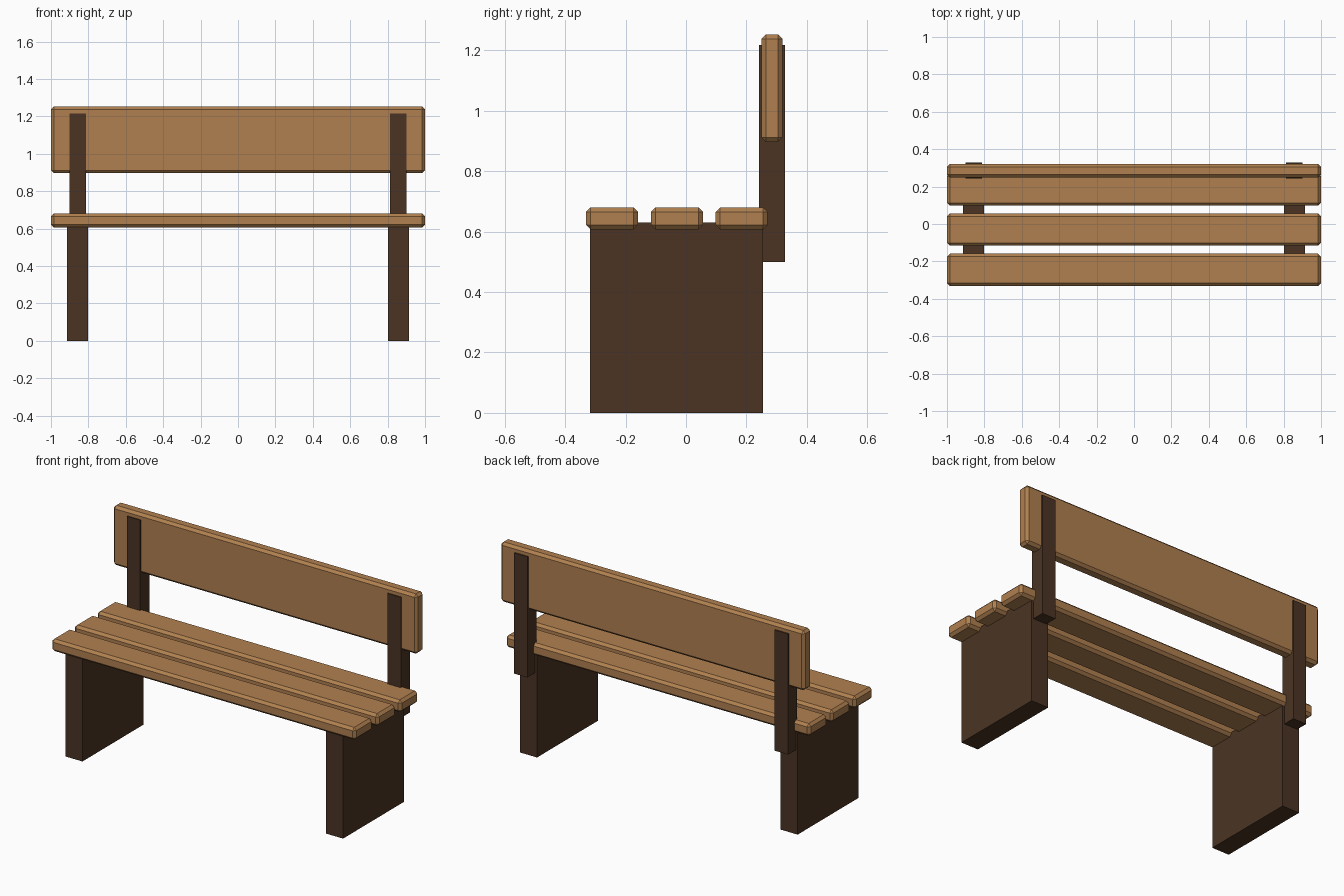
import bpy
import bmesh
from mathutils import Vector

cube = bpy.data.objects.get("Cube")
if cube:
    bpy.data.objects.remove(cube, do_unlink=True)


def material(name, rgb):
    mat = bpy.data.materials.new(name)
    mat.use_nodes = True
    colour = (*rgb, 1)
    mat.diffuse_color = colour
    mat.node_tree.nodes["Principled BSDF"].inputs["Base Color"].default_value = colour
    return mat


def box(name, low, high, mat, bevel=0):
    """Flat-shaded box between two corners, with optional chamfered edges."""
    low, high = Vector(low), Vector(high)
    bm = bmesh.new()
    bmesh.ops.create_cube(bm, size=1)
    bmesh.ops.scale(bm, vec=high - low, verts=bm.verts)
    mesh = bpy.data.meshes.new(name)
    bm.to_mesh(mesh)
    bm.free()
    mesh.materials.append(mat)
    obj = bpy.data.objects.new(name, mesh)
    obj.location = (low + high) / 2
    bpy.context.collection.objects.link(obj)
    if bevel:
        mod = obj.modifiers.new("chamfer", "BEVEL")
        mod.width = bevel
        mod.segments = 1
    return obj


light_wood = material("light wood", (0.434, 0.216, 0.08))
dark_wood = material("dark wood", (0.069, 0.034, 0.017))

# Seat slats, front to back
for name, y in (("front", -0.245), ("middle", -0.03), ("rear", 0.184)):
    box(f"seat_slat_{name}", (-1, y - 0.086, 0.607), (1, y + 0.086, 0.68),
        light_wood, 0.015)

# Backrest board
box("backrest_board", (-1, 0.249, 0.897), (1, 0.32, 1.252), light_wood, 0.015)

# Leg panels and backrest posts on both sides
for side, s in (("left", 1), ("right", -1)):
    x = s * 0.857
    box(f"leg_panel_{side}", (x - 0.056, -0.317, 0), (x + 0.056, 0.255, 0.63), dark_wood)
    box(f"backrest_post_{side}", (x - 0.044, 0.242, 0.5), (x + 0.044, 0.328, 1.217), dark_wood)
